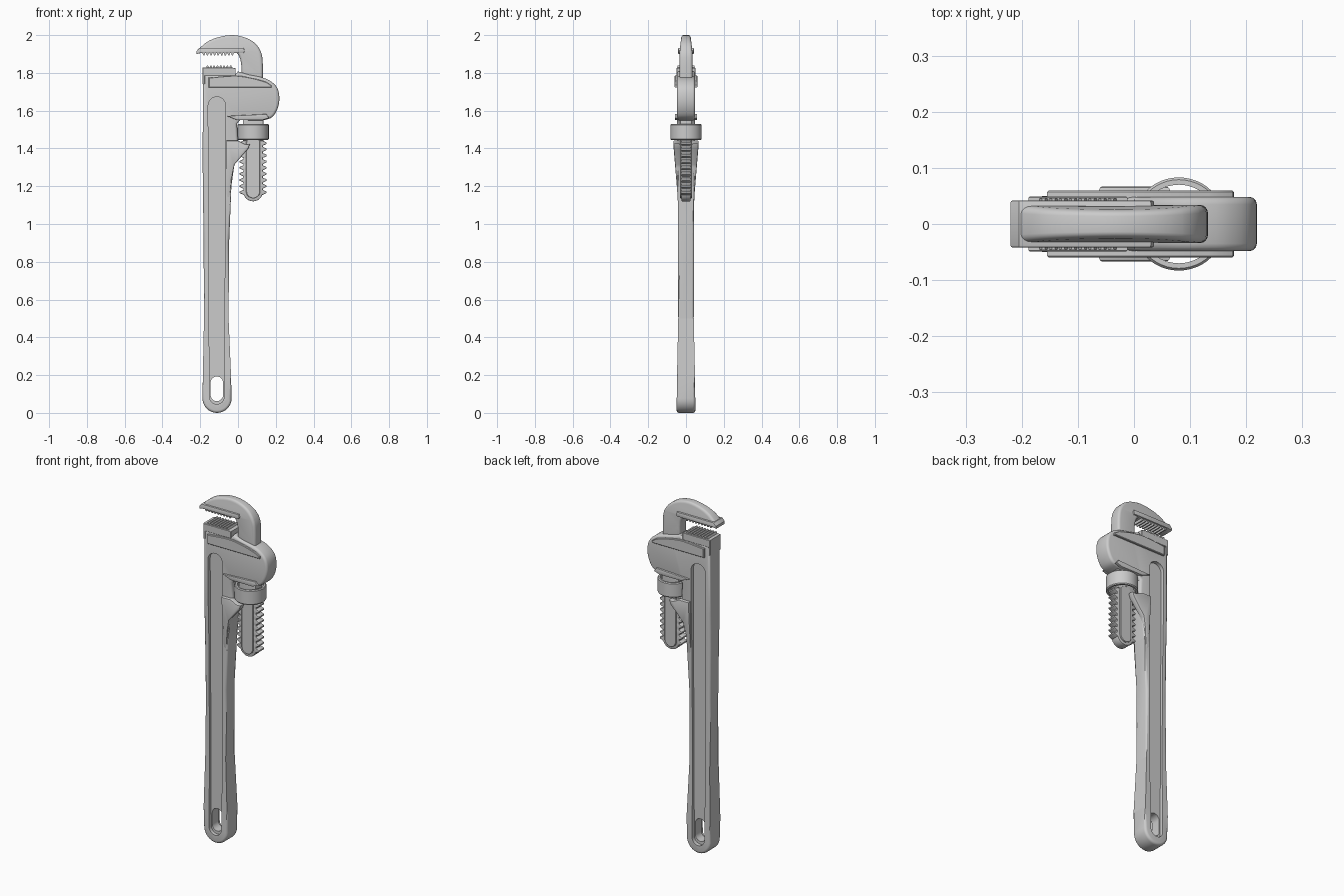
import bpy, bmesh, math
from mathutils import Vector

if "Cube" in bpy.data.objects:
    bpy.data.objects.remove(bpy.data.objects["Cube"])


def lerp(table, t):
    for (a, va), (b, vb) in zip(table, table[1:]):
        if t <= b:
            return va + (vb - va) * max(0, (t - a) / (b - a))
    return table[-1][1]


def arc(cx, cz, r, a0, a1, n=12):
    return [(cx + r * math.cos(math.radians(a0 + (a1 - a0) * i / n)),
             cz + r * math.sin(math.radians(a0 + (a1 - a0) * i / n))) for i in range(n + 1)]


def spline(p, n=4):
    # smooth open curve through the points
    p = [Vector(q) for q in p]
    p = [2 * p[0] - p[1]] + p + [2 * p[-1] - p[-2]]
    out = []
    for a, b, c, d in zip(p, p[1:], p[2:], p[3:]):
        for i in range(n):
            t = i / n
            out.append(0.5 * (2 * b + (c - a) * t + (2 * a - 5 * b + 4 * c - d) * t * t
                              + (3 * b - a - 3 * c + d) * t ** 3))
    return [tuple(v) for v in out] + [tuple(p[-2])]


def stadium(cx, z0, r0, z1, r1):
    return arc(cx, z0, r0, 180, 360) + arc(cx, z1, r1, 0, 180)


def plate(name, pts, y0, y1, bevel=0.0, segs=3, cuts=(), warp=None):
    # outline in the front plane, given depth, rounded rims, depth scaled by height
    bm = bmesh.new()
    f = bm.faces.new([bm.verts.new((x, y0, z)) for x, z in pts])
    ext = bmesh.ops.extrude_face_region(bm, geom=[f])['geom']
    for v in ext:
        if isinstance(v, bmesh.types.BMVert):
            v.co.y = y1
    bmesh.ops.recalc_face_normals(bm, faces=bm.faces[:])
    for z in cuts:
        bmesh.ops.bisect_plane(bm, geom=bm.verts[:] + bm.edges[:] + bm.faces[:],
                               plane_co=(0, 0, z), plane_no=(0, 0, 1))
    bm.normal_update()
    if bevel:
        rim = [e for e in bm.edges if len(e.link_faces) == 2 and
               abs(abs(e.link_faces[0].normal.y) - abs(e.link_faces[1].normal.y)) > 0.5]
        bmesh.ops.bevel(bm, geom=rim, offset=bevel, segments=segs, profile=0.5,
                        affect='EDGES', clamp_overlap=False)
    if warp:
        for v in bm.verts:
            v.co.y *= lerp(warp, v.co.z)
    me = bpy.data.meshes.new(name)
    bm.to_mesh(me)
    bm.free()
    ob = bpy.data.objects.new(name, me)
    bpy.context.collection.objects.link(ob)
    return ob


def activate(ob):
    bpy.ops.object.select_all(action='DESELECT')
    ob.select_set(True)
    bpy.context.view_layer.objects.active = ob


def cut(ob, cutter):
    activate(ob)
    m = ob.modifiers.new("cut", 'BOOLEAN')
    m.operation, m.solver, m.object = 'DIFFERENCE', 'EXACT', cutter
    bpy.ops.object.modifier_apply(modifier=m.name)
    bpy.data.objects.remove(cutter)


def both(name, pts, y0, y1, **kw):
    # same plate on the front and the back
    for side, s in (("front", -1), ("back", 1)):
        plate(f"{name}_{side}", pts, *sorted((s * y0, s * y1)), **kw)


# handle and head in one body
body_pts = (arc(-.111, .077, .077, 180, 360, 16)
            + [(-.037, .2), (-.05, .5), (-.047, .9), (-.035, 1.2), (-.02, 1.31), (0, 1.37),
               (0, 1.44), (-.005, 1.53), (.01, 1.55)]
            + spline([(.13, 1.548), (.18, 1.565), (.209, 1.61), (.219, 1.665), (.208, 1.72),
                      (.17, 1.758), (.12, 1.778), (.06, 1.79), (0, 1.808)])
            + [(-.015, 1.79), (-.186, 1.79), (-.187, 1.3), (-.182, .9), (-.18, .5), (-.186, .2)])
body = plate("handle_body", body_pts, -.05, .05, bevel=.014, cuts=(.2, .5, 1.2, 1.4),
             warp=[(0, 1), (.2, .95), (.5, .82), (1.2, .88), (1.4, .97), (2, .97)])

# long recess on each face, and the hanging hole
recess = stadium(-.112, .085, .039, 1.627, .046)
cut(body, plate("recess_cutter", recess, -.1, -.028))
cut(body, plate("recess_cutter", recess, .028, .1))
cut(body, plate("hole_cutter", stadium(-.112, .095, .033, .16, .033), -.1, .1))

# raised ribs on the head
rib = [(-.155, 1.722), (.178, 1.722), (.176, 1.735)] + \
      spline([(.15, 1.752), (.08, 1.772), (0, 1.785), (-.06, 1.784)]) + [(-.155, 1.775)]
both("head_rib", rib, .035, .06, bevel=.003, segs=1)
both("lower_rib", [(-.06, 1.572), (-.005, 1.55), (.13, 1.55), (.165, 1.562), (.15, 1.582)],
     .035, .059, bevel=.004, segs=2)

# flared cheeks that straddle the threaded shank
cheek = [(-.062, 1.12), (-.042, 1.14), (-.034, 1.24), (-.018, 1.315), (.055, 1.40), (.064, 1.425),
         (.04, 1.422), (0, 1.442), (-.062, 1.442)]
both("cheek", cheek, .031, .067, bevel=.006, segs=2, cuts=(1.3,),
     warp=[(1.1, .6), (1.3, .85), (1.42, 1), (2, 1)])


def teeth(x0, x1, z, h, n):
    # saw edge running along x
    step = (x1 - x0) / n
    out = []
    for i in range(n):
        out += [(x0 + i * step, z), (x0 + (i + .35) * step, z + h), (x0 + (i + .65) * step, z + h)]
    return out + [(x1, z)]


# fixed lower jaw with a heel clipped over the left edge
plate("lower_jaw", [(-.188, 1.74), (-.175, 1.74), (-.175, 1.785), (-.012, 1.785), (-.012, 1.825),
                    (-.03, 1.828), (-.188, 1.828)], -.049, .049, bevel=.002, segs=1)
plate("lower_teeth", teeth(-.17, -.03, 1.825, .014, 8) + [(-.03, 1.81), (-.17, 1.81)],
      -.045, .045)

# curved hook jaw with its neck going down into the head
outer = spline([(-.219, 1.908), (-.205, 1.928), (-.165, 1.963), (-.11, 1.987), (-.035, 2.0),
                (.035, 1.988), (.09, 1.957), (.122, 1.91), (.131, 1.85), (.131, 1.76)])
inner = [(.018, 1.76)] + spline([(.018, 1.835), (.012, 1.872), (-.002, 1.9), (-.02, 1.912)])
plate("hook_jaw", outer + inner, -.034, .034, bevel=.014, segs=4, cuts=(1.92, 1.96),
      warp=[(1.9, 1), (1.93, .95), (1.97, .8), (2.0, .7)])
plate("hook_jaw_bar", [(-.22, 1.9), (-.195, 1.905), (.0, 1.905), (.03, 1.905), (.036, 1.918),
                       (.03, 1.932), (-.205, 1.932), (-.22, 1.915)],
      -.042, .042, bevel=.004, segs=2)
plate("hook_teeth", teeth(-.19, -.02, 1.91, -.017, 9) + [(-.02, 1.92), (-.19, 1.92)],
      -.034, .034)

# shank: smooth core plus toothed edges
plate("shank_core", stadium(.08, 1.172, .037, 1.43, .037), -.031, .031, bevel=.003, segs=1)
plate("shank_neck", [(.026, 1.44), (.134, 1.44), (.134, 1.6), (.026, 1.6)],
      -.03, .03, bevel=.006, segs=2)
pitch, count, z0 = .0325, 10, 1.155
right = []
for i in range(count):
    z = z0 + i * pitch
    right += [(.052, z), (.071, z + .009), (.071, z + .017), (.052, z + .025)]
shank = [(.08 + x, z) for x, z in right] + [(.08 - x, z) for x, z in reversed(right)]
plate("shank_thread", shank + arc(.08, 1.172, .052, 200, 340, 10), -.025, .025,
      bevel=.004, segs=2)

# adjusting nut: an open ring
ring = [(.07, 1.445), (.079, 1.445), (.083, 1.450), (.083, 1.525), (.079, 1.53), (.07, 1.53)]
bm = bmesh.new()
vs = [bm.verts.new((r, 0, z)) for r, z in ring]
es = [bm.edges.new((vs[i], vs[(i + 1) % len(vs)])) for i in range(len(vs))]
bmesh.ops.spin(bm, geom=vs + es, cent=(0, 0, 0), axis=(0, 0, 1), angle=math.tau, steps=48)
bmesh.ops.remove_doubles(bm, verts=bm.verts[:], dist=1e-4)
bmesh.ops.recalc_face_normals(bm, faces=bm.faces[:])
me = bpy.data.meshes.new("adjusting_nut")
bm.to_mesh(me)
bm.free()
nut = bpy.data.objects.new("adjusting_nut", me)
nut.location.x = .08
bpy.context.collection.objects.link(nut)

# smooth shading with crisp edges
for ob in list(bpy.context.collection.objects):
    activate(ob)
    bpy.ops.object.shade_smooth_by_angle(angle=math.radians(35))
